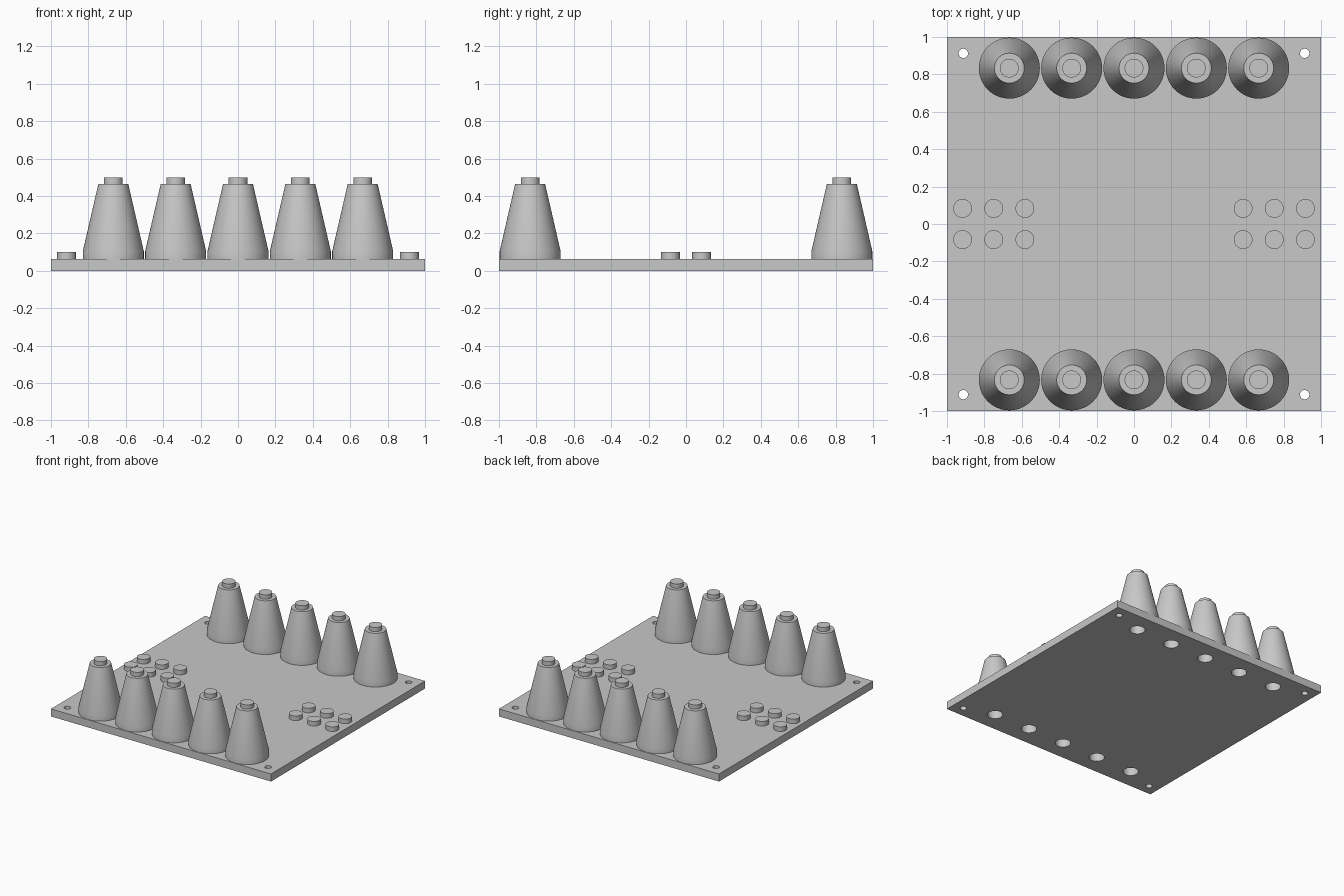
import bpy, bmesh, math
from mathutils import Matrix, Vector

cube = bpy.data.objects.get("Cube")
if cube:
    bpy.data.objects.remove(cube, do_unlink=True)

grey = bpy.data.materials.new("plain grey")
grey.use_nodes = True
colour = (0.58, 0.58, 0.58, 1)
grey.diffuse_color = colour
grey.node_tree.nodes["Principled BSDF"].inputs["Base Color"].default_value = colour

THICK = 0.0625     # plate thickness
PITCH = 1 / 6      # stud spacing
ROW = 5 * PITCH    # distance of the cone rows from the centre
SOCKET = 0.058     # radius of the sockets under the cones


def add_object(name, bm):
    mesh = bpy.data.meshes.new(name)
    bm.to_mesh(mesh)
    bm.free()
    mesh.materials.append(grey)
    obj = bpy.data.objects.new(name, mesh)
    bpy.context.collection.objects.link(obj)
    return obj


def smooth(obj):
    bpy.ops.object.select_all(action='DESELECT')
    obj.select_set(True)
    bpy.context.view_layer.objects.active = obj
    bpy.ops.object.shade_smooth_by_angle(angle=math.radians(35))


def lathe(name, profile, steps=48):
    bm = bmesh.new()
    verts = [bm.verts.new((r, 0, z)) for r, z in profile]
    edges = [bm.edges.new(pair) for pair in zip(verts, verts[1:])]
    bmesh.ops.spin(bm, geom=verts + edges, cent=(0, 0, 0), axis=(0, 0, 1),
                   angle=math.tau, steps=steps)
    bmesh.ops.remove_doubles(bm, verts=bm.verts, dist=0.0001)
    bmesh.ops.recalc_face_normals(bm, faces=bm.faces)
    obj = add_object(name, bm)
    smooth(obj)
    return obj


def repeat(first, places):
    for i, place in enumerate(places):
        obj = first if i == 0 else first.copy()
        if i:
            bpy.context.collection.objects.link(obj)
        obj.location = place


cone_places = [Vector((2 * i * PITCH, side * ROW, 0))
               for side in (-1, 1) for i in range(-2, 3)]

# Base plate
bm = bmesh.new()
bmesh.ops.create_cube(bm, size=1, matrix=Matrix.Translation((0, 0, THICK / 2))
                      @ Matrix.Diagonal((2, 2, THICK, 1)))
plate = add_object("base_plate", bm)

# Corner holes and sockets cut through the plate
bm = bmesh.new()
holes = [(p, SOCKET) for p in cone_places]
holes += [(Vector((x, y, 0)), 0.025) for x in (-0.9125, 0.9125) for y in (-0.9125, 0.9125)]
for place, radius in holes:
    bmesh.ops.create_cone(bm, cap_ends=True, segments=48, radius1=radius,
                          radius2=radius, depth=0.4, matrix=Matrix.Translation(place))
cutter = add_object("hole_cutter", bm)
cutter.hide_render = True
cut = plate.modifiers.new("holes", 'BOOLEAN')
cut.operation = 'DIFFERENCE'
cut.solver = 'EXACT'
cut.object = cutter
bpy.context.view_layer.objects.active = plate
bpy.ops.object.modifier_apply(modifier=cut.name)
bpy.data.objects.remove(cutter, do_unlink=True)
smooth(plate)

# Hollow cones with a stud on top
cone = lathe("cone", [(0, 0.4), (SOCKET, 0.4), (SOCKET, THICK), (0.163, THICK),
                      (0.163, 0.105), (0.08, 0.465), (0.05, 0.465),
                      (0.05, 0.5), (0, 0.5)])
repeat(cone, cone_places)

# Two groups of six studs on the plate
stud = lathe("plate_stud", [(0.05, THICK), (0.05, 0.1), (0, 0.1)])
repeat(stud, [(side * (3.5 + i) * PITCH, y * PITCH / 2, 0)
              for side in (-1, 1) for i in range(3) for y in (-1, 1)])
